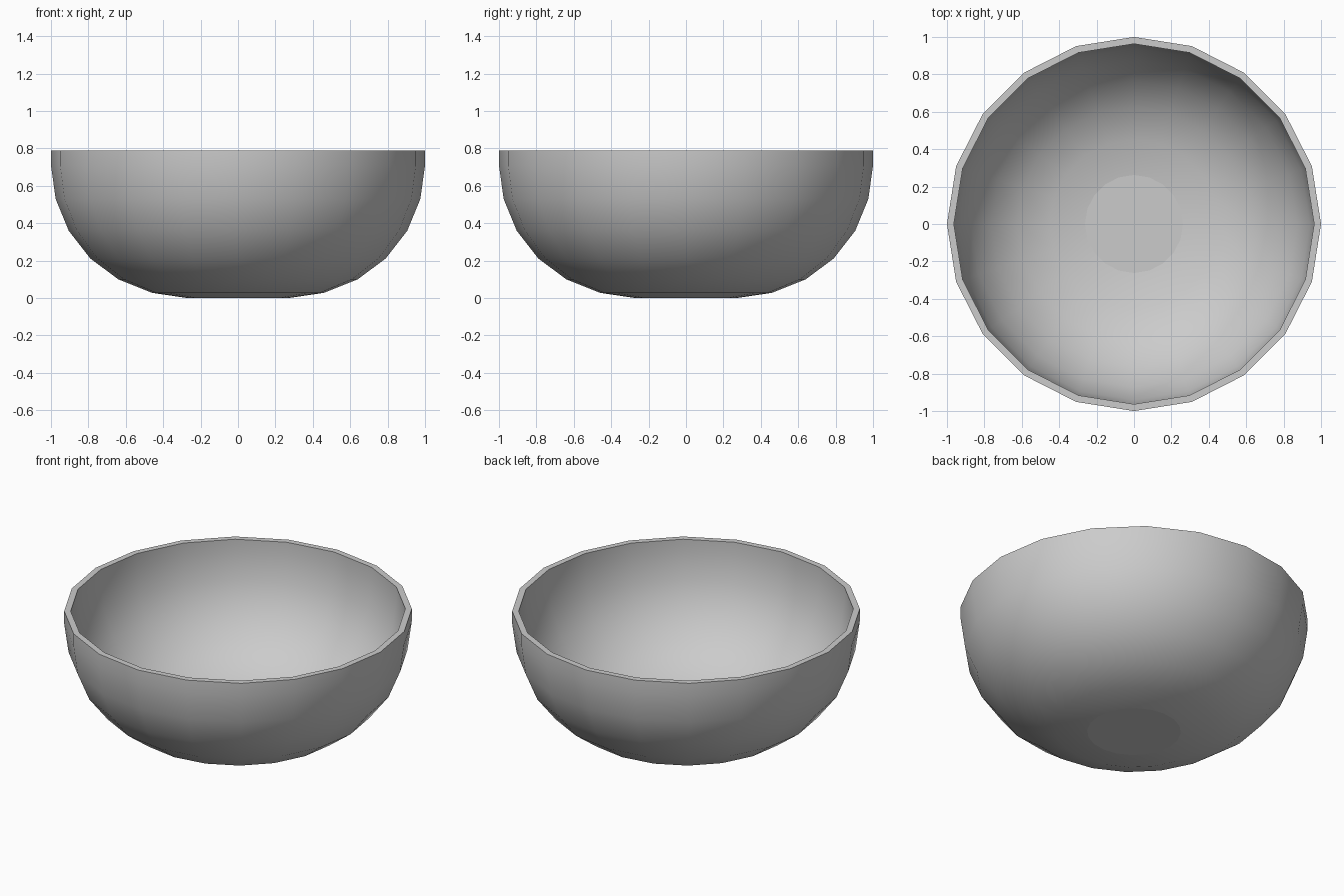
import bpy, bmesh, math

if "Cube" in bpy.data.objects:
    bpy.data.objects.remove(bpy.data.objects["Cube"])

SIDES = 20

# Radius/height profile: outer base -> outer rim -> inner rim -> inner floor
outer = [(0.27, 0.0), (0.46, 0.028), (0.64, 0.10), (0.79, 0.212),
         (0.905, 0.36), (0.975, 0.53), (1.0, 0.71), (1.0, 0.79)]
inner = [(0.963, 0.79), (0.963, 0.713), (0.94, 0.54), (0.873, 0.38),
         (0.765, 0.24), (0.625, 0.133), (0.45, 0.065), (0.262, 0.038)]

bm = bmesh.new()
rings = []
for r, z in outer + inner:
    rings.append([bm.verts.new((r * math.cos(2 * math.pi * i / SIDES),
                                r * math.sin(2 * math.pi * i / SIDES), z))
                  for i in range(SIDES)])

# Wall and rim
for a, b in zip(rings, rings[1:]):
    for i in range(SIDES):
        j = (i + 1) % SIDES
        bm.faces.new((a[i], a[j], b[j], b[i])).smooth = True

# Base underside and flat inner floor
caps = [bm.faces.new(list(reversed(rings[0]))), bm.faces.new(rings[-1])]
for cap in caps:
    for e in cap.edges:
        e.smooth = False

# Crisp rim edges
for ring in (rings[len(outer) - 1], rings[len(outer)]):
    for i in range(SIDES):
        bm.edges.get((ring[i], ring[(i + 1) % SIDES])).smooth = False

mesh = bpy.data.meshes.new("bowl")
bm.to_mesh(mesh)
bm.free()
bowl = bpy.data.objects.new("bowl", mesh)
bpy.context.collection.objects.link(bowl)
